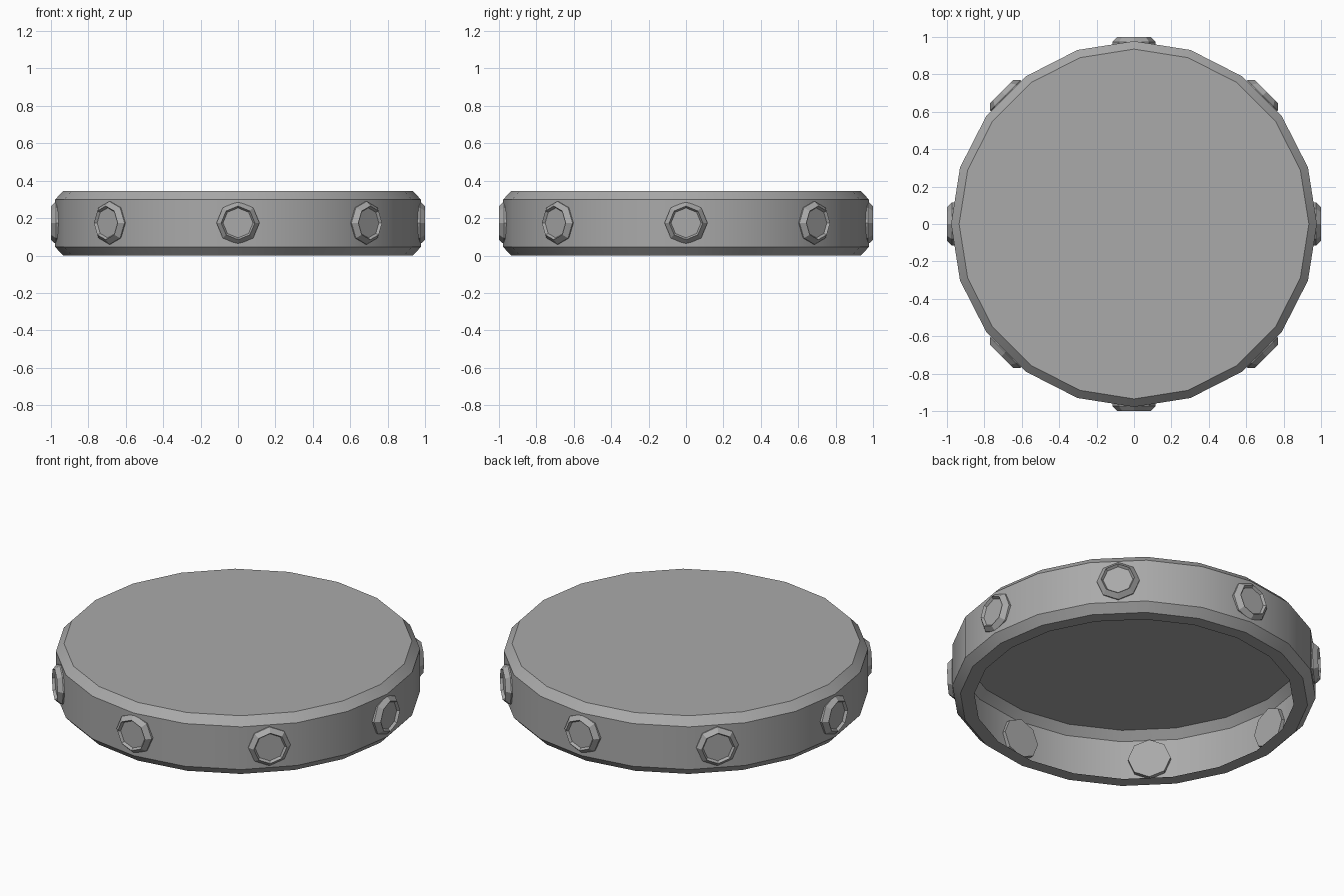
import bpy, math
from mathutils import Matrix

if "Cube" in bpy.data.objects:
    bpy.data.objects.remove(bpy.data.objects["Cube"])

grey = bpy.data.materials.new("mid_grey")
grey.use_nodes = True
colour = (0.4, 0.4, 0.4, 1)
grey.diffuse_color = colour
grey.node_tree.nodes["Principled BSDF"].inputs["Base Color"].default_value = colour

HEIGHT = 0.345
BOLTS = 8


def lathe(name, profile, sides, cap_start, cap_end):
    """Spin (radius, height) points round z, with optional end caps."""
    verts = []
    for radius, z in profile:
        for i in range(sides):
            a = math.tau * i / sides
            verts.append((radius * math.cos(a), radius * math.sin(a), z))
    faces = []
    for r in range(len(profile) - 1):
        for i in range(sides):
            j = (i + 1) % sides
            faces.append((r * sides + i, r * sides + j,
                          (r + 1) * sides + j, (r + 1) * sides + i))
    if cap_start:
        faces.append(tuple(reversed(range(sides))))
    if cap_end:
        faces.append(tuple(range(len(verts) - sides, len(verts))))
    mesh = bpy.data.meshes.new(name)
    mesh.from_pydata(verts, [], faces)
    mesh.materials.append(grey)
    obj = bpy.data.objects.new(name, mesh)
    bpy.context.collection.objects.link(obj)
    bpy.ops.object.select_all(action="DESELECT")
    obj.select_set(True)
    bpy.context.view_layer.objects.active = obj
    bpy.ops.object.shade_smooth_by_angle(angle=math.radians(30))
    return obj


# Thin bevelled drum: closed on top, open below with a flat rim
lathe("drum_shell",
      [(0.86, 0), (0.935, 0), (0.978, 0.046), (0.978, HEIGHT - 0.046), (0.935, HEIGHT)],
      20, False, True)

# Octagonal bolt heads with a shallow dished face, spaced round the wall
for i in range(BOLTS):
    bolt = lathe(f"bolt_{i + 1}",
                 [(0.115, 0.94), (0.115, 0.973), (0.09, 1.0), (0.08, 0.985)],
                 8, True, True)
    bolt.matrix_world = (Matrix.Translation((0, 0, HEIGHT / 2 + 0.002))
                         @ Matrix.Rotation(math.tau * i / BOLTS, 4, "Z")
                         @ Matrix.Rotation(math.pi / 2, 4, "Y"))
